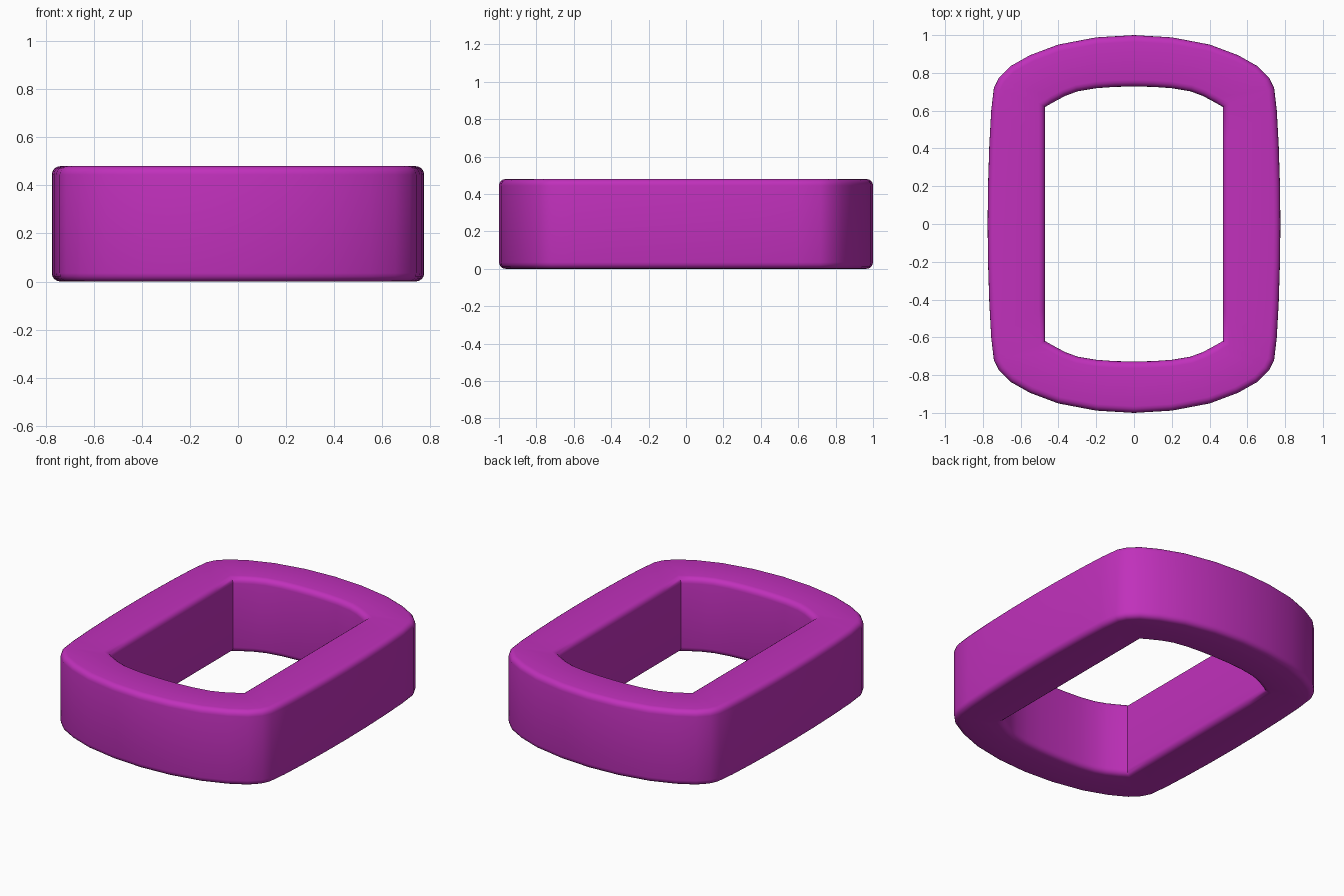
import bpy
import bmesh
import math

if "Cube" in bpy.data.objects:
    bpy.data.objects.remove(bpy.data.objects["Cube"])

HEIGHT = 0.48

# Quarter outlines, from the +x axis round to the +y axis
OUTER = [(0.775, 0), (0.773, 0.2), (0.766, 0.42), (0.756, 0.6), (0.742, 0.72),
         (0.715, 0.775), (0.655, 0.835), (0.55, 0.894), (0.4, 0.95), (0.2, 0.988), (0, 1)]
INNER = [(0.47, 0), (0.47, 0.15), (0.47, 0.3), (0.47, 0.46), (0.47, 0.62),
         (0.43, 0.643), (0.365, 0.678), (0.3, 0.702), (0.2, 0.719), (0.1, 0.726), (0, 0.728)]


def full_loop(q):
    """Mirror a quarter outline into a closed loop."""
    half = q + [(-x, y) for x, y in q[-2::-1]]
    return half + [(x, -y) for x, y in half[-2:0:-1]]


bm = bmesh.new()

# Four rings of vertices: outer bottom, outer top, inner top, inner bottom
outer, inner = full_loop(OUTER), full_loop(INNER)
rings = [[bm.verts.new((x, y, z)) for x, y in loop]
         for loop, z in ((outer, 0), (outer, HEIGHT), (inner, HEIGHT), (inner, 0))]
n = len(outer)
for k in range(4):
    a, b = rings[k], rings[(k + 1) % 4]
    for i in range(n):
        j = (i + 1) % n
        bm.faces.new((a[i], a[j], b[j], b[i]))
bmesh.ops.recalc_face_normals(bm, faces=bm.faces[:])

# Round only the top and bottom rims
rims = [bm.edges.get((r[i], r[(i + 1) % n])) for r in rings for i in range(n)]
bmesh.ops.bevel(bm, geom=rims, offset=0.035, offset_type='OFFSET', segments=4,
                profile=0.5, affect='EDGES', clamp_overlap=True)

mesh = bpy.data.meshes.new("link_ring")
bm.to_mesh(mesh)
bm.free()
ring = bpy.data.objects.new("link_ring", mesh)
bpy.context.collection.objects.link(ring)

# Magenta finish
mat = bpy.data.materials.new("magenta")
mat.diffuse_color = (0.53, 0.03, 0.5, 1)
mat.use_nodes = True
mat.node_tree.nodes["Principled BSDF"].inputs["Base Color"].default_value = mat.diffuse_color
mesh.materials.append(mat)

bpy.context.view_layer.objects.active = ring
ring.select_set(True)
bpy.ops.object.shade_smooth_by_angle(angle=math.radians(40))
